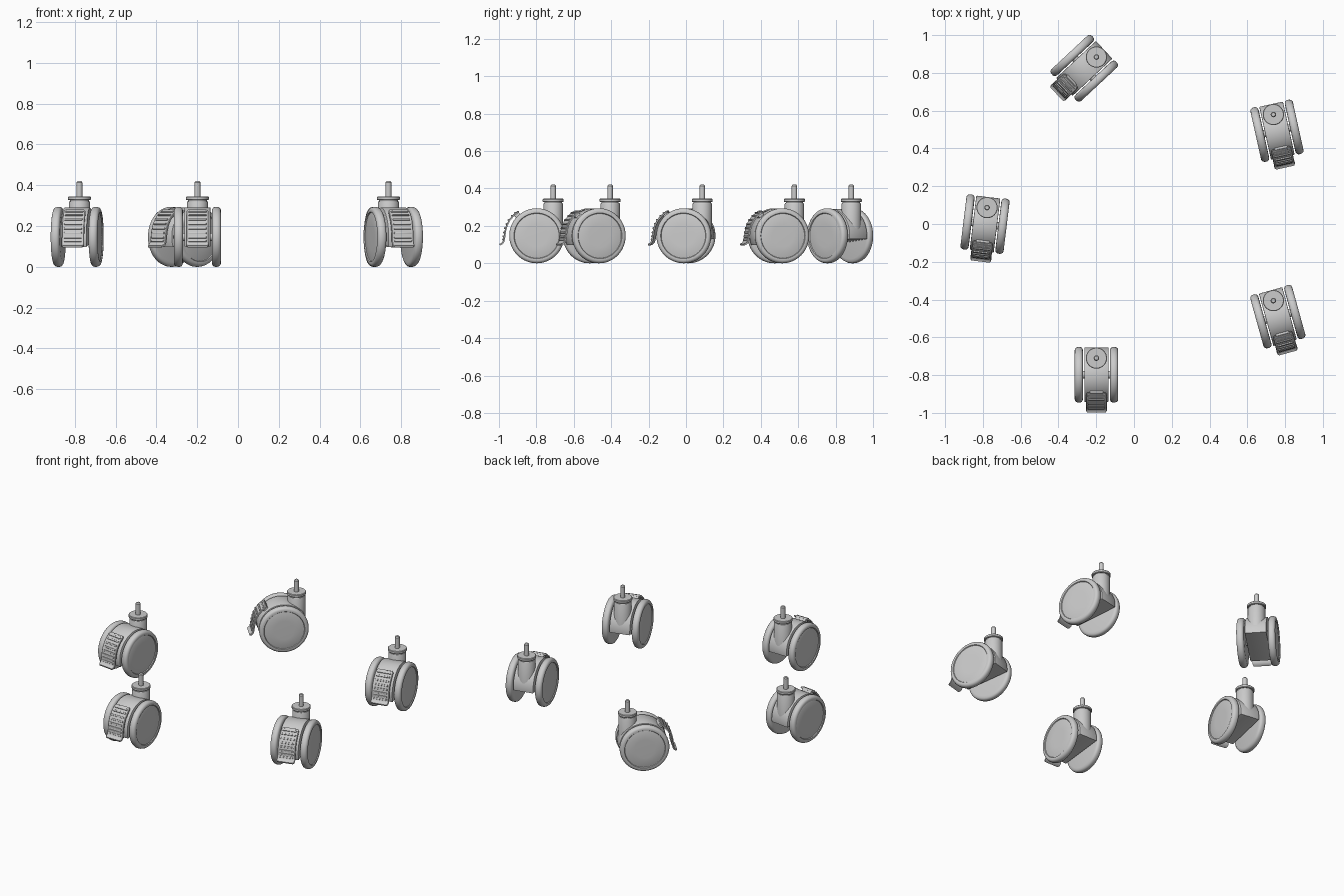
import bpy, bmesh
from math import radians, sin, cos, pi, atan2
from mathutils import Matrix, Vector

if "Cube" in bpy.data.objects:
    bpy.data.objects.remove(bpy.data.objects["Cube"])

R = 0.147          # wheel radius; caster origin lies on the floor under the axle
STEM_Y = 0.088     # swivel stem offset behind the axle
parts = []


def finish(bm, name, angle=35):
    bmesh.ops.remove_doubles(bm, verts=bm.verts, dist=1e-6)
    bmesh.ops.recalc_face_normals(bm, faces=bm.faces)
    me = bpy.data.meshes.new(name)
    bm.to_mesh(me)
    bm.free()
    me.shade_smooth()
    me.set_sharp_from_angle(angle=radians(angle))
    parts.append((name, me))


def lathe(bm, profile, matrix, steps=48):
    """Spin (radius, height) points about z, then place with matrix."""
    vs = [bm.verts.new((r, 0, h)) for r, h in profile]
    es = [bm.edges.new(p) for p in zip(vs, vs[1:])]
    out = bmesh.ops.spin(bm, geom=vs + es, axis=(0, 0, 1), cent=(0, 0, 0),
                         angle=2 * pi, steps=steps, use_duplicate=False)
    bmesh.ops.remove_doubles(bm, verts=bm.verts, dist=1e-6)
    bmesh.ops.transform(bm, matrix=matrix, verts=bm.verts)


def box(bm, size, matrix, bevel=0.0):
    geo = bmesh.ops.create_cube(bm, size=1, matrix=matrix @ Matrix.Diagonal((*size, 1)))
    if bevel:
        edges = list({e for v in geo['verts'] for e in v.link_edges})
        bmesh.ops.bevel(bm, geom=edges, offset=bevel, segments=2, profile=0.5, affect='EDGES')


# wheels: rounded tyre and recessed hub cover
tyre = [(0, .071), (.125, .071), (.137, .073), (.144, .078), (R, .086), (R, .098),
        (.144, .107), (.138, .113), (.131, .115), (.122, .115), (.119, .110), (.110, .110)]
hub = [(0, .112), (.06, .112), (.112, .111), (.118, .109), (.118, .104)]
for side, s in (("left", -1), ("right", 1)):
    place = Matrix.Translation((0, 0, R)) @ Matrix.Rotation(s * pi / 2, 4, 'Y')
    for name, prof in (("tyre_", tyre), ("hub_cover_", hub)):
        bm = bmesh.new()
        lathe(bm, prof, place, 64)
        finish(bm, name + side)

# axle
bm = bmesh.new()
lathe(bm, [(0, -.08), (.02, -.08), (.02, .08), (0, .08)],
      Matrix.Translation((0, 0, R)) @ Matrix.Rotation(pi / 2, 4, 'Y'), 24)
finish(bm, "axle")

# body: round housing with a flat underside
bm = bmesh.new()
a0, a1, n, rb = radians(-7), radians(200), 48, 0.144
ring = [bm.verts.new((-.064, rb * cos(a0 + (a1 - a0) * i / n), R + rb * sin(a0 + (a1 - a0) * i / n)))
        for i in range(n + 1)]
face = bm.faces.new(ring)
ext = bmesh.ops.extrude_face_region(bm, geom=[face])
bmesh.ops.translate(bm, vec=(.128, 0, 0), verts=[g for g in ext['geom'] if isinstance(g, bmesh.types.BMVert)])
bmesh.ops.recalc_face_normals(bm, faces=bm.faces)
rims = [e for e in bm.edges if abs(e.verts[0].co.x - e.verts[1].co.x) < 1e-6]
bmesh.ops.bevel(bm, geom=rims, offset=.004, segments=2, profile=0.5, affect='EDGES')
finish(bm, "housing")

# swivel neck, collar and threaded-stem pin
stem = Matrix.Translation((0, STEM_Y, 0))
for name, prof in (
        ("swivel_neck", [(0, .14), (.052, .14), (.052, .317), (.050, .321), (.046, .321), (.046, .334), (0, .334)]),
        ("collar", [(0, .327), (.053, .327), (.056, .330), (.056, .342), (.053, .345), (.017, .345), (0, .345)]),
        ("stem_pin", [(0, .34), (.0145, .34), (.0145, .414), (.010, .42), (0, .42)])):
    bm = bmesh.new()
    lathe(bm, prof, stem)
    finish(bm, name)

# brake pedal: curved plate with ribs; points are (y, z, half width)
path = [(-.098, .281, .046), (-.105, .276, .053), (-.128, .258, .055), (-.150, .232, .055),
        (-.164, .204, .055), (-.172, .176, .055), (-.176, .148, .055), (-.179, .126, .055),
        (-.184, .113, .056), (-.192, .107, .055), (-.200, .104, .049)]


def frame(i):
    p, q = path[max(i - 1, 0)], path[min(i + 1, len(path) - 1)]
    t = Vector((0, q[0] - p[0], q[1] - p[1])).normalized()
    return t, Vector((0, t.z, -t.y))      # tangent, outward normal


bm = bmesh.new()
rows = []
for i, (y, z, w) in enumerate(path):
    nrm = frame(i)[1]
    rows.append([bm.verts.new(Vector((sx * w, y, z)) + nrm * d)
                 for sx, d in ((-1, -.009), (-1, -.002), (-.95, 0), (.95, 0), (1, -.002), (1, -.009))])
for a, b in zip(rows, rows[1:]):
    for k in range(6):
        j = (k + 1) % 6
        bm.faces.new((a[k], a[j], b[j], b[k]))
bm.faces.new(rows[0])
bm.faces.new(rows[-1][::-1])
finish(bm, "brake_pedal")

# pedal ribs, spaced evenly along the plate
bm = bmesh.new()
for k in range(8):
    u = 1.4 + k * 0.8
    i = int(u)
    f = u - i
    y = path[i][0] * (1 - f) + path[i + 1][0] * f
    z = path[i][1] * (1 - f) + path[i + 1][1] * f
    t = Vector((path[i + 1][0] - path[i][0], path[i + 1][1] - path[i][1]))
    tilt = Matrix.Rotation(atan2(t.y, t.x), 4, 'X')
    box(bm, (.088, .010, .012), Matrix.Translation((0, y, z)) @ tilt, .003)
finish(bm, "pedal_ribs")

# hinge block joining pedal and housing
bm = bmesh.new()
box(bm, (.07, .05, .03), Matrix.Translation((0, -.098, .252)) @ Matrix.Rotation(radians(-48), 4, 'X'), .003)
finish(bm, "pedal_hinge")

# five casters on a regular pentagon, each swivelled about its own stem
swivel = [0, 15.5, 12.5, -47, -7]
for i, turn in enumerate(swivel):
    a = radians(-108 + 72 * i)
    m = (Matrix.Translation((.06 + .838 * cos(a), .087 + .838 * sin(a), 0))
         @ Matrix.Rotation(radians(turn), 4, 'Z') @ Matrix.Translation((0, -STEM_Y, 0)))
    for name, me in parts:
        ob = bpy.data.objects.new(f"{name}_{i + 1}", me)
        ob.matrix_world = m
        bpy.context.collection.objects.link(ob)
